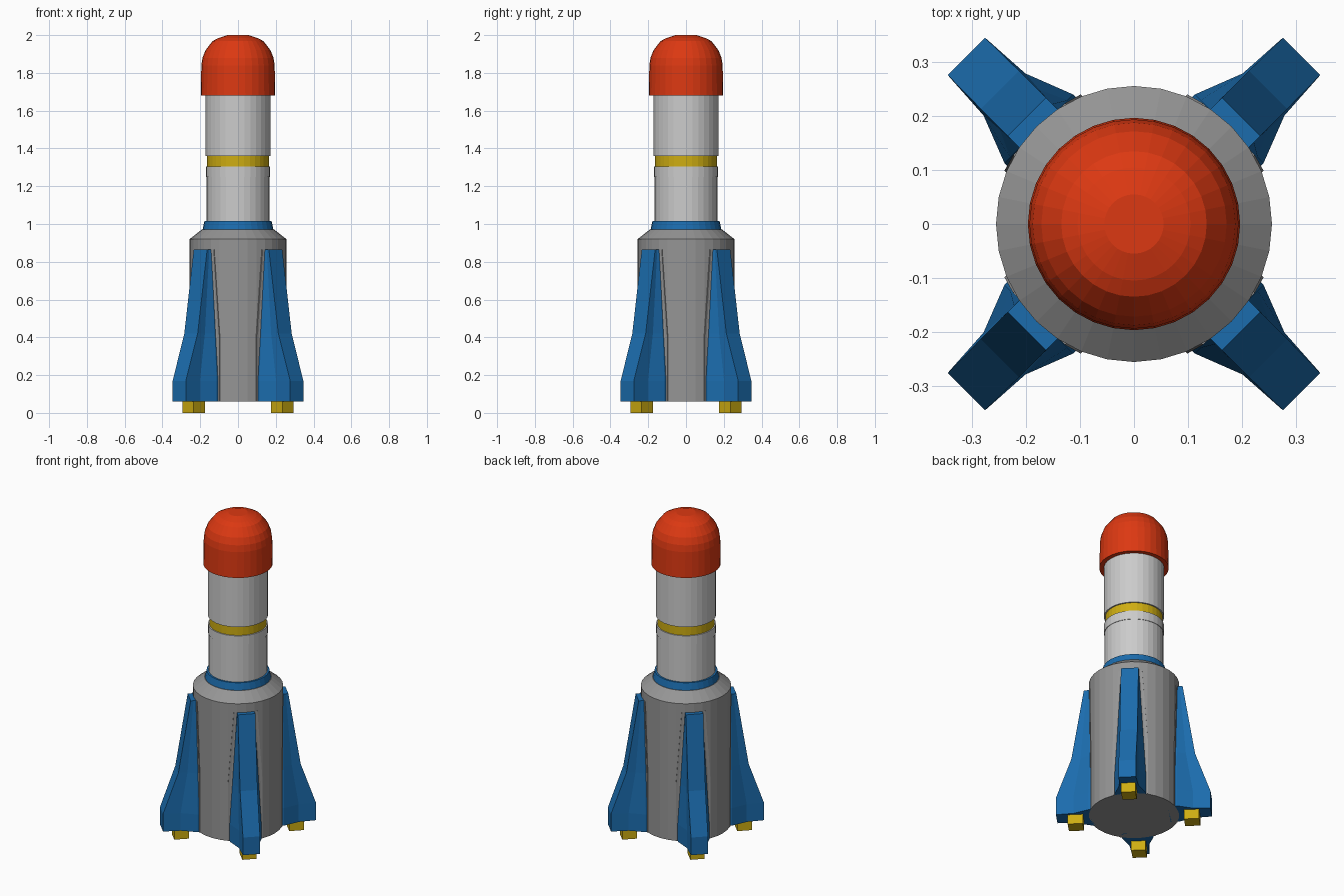
import bpy, bmesh
from math import pi, cos, sin

if "Cube" in bpy.data.objects:
    bpy.data.objects.remove(bpy.data.objects["Cube"])

SIDES = 32


def material(name, rgb):
    m = bpy.data.materials.new(name)
    m.diffuse_color = (*rgb, 1)
    m.use_nodes = True
    m.node_tree.nodes["Principled BSDF"].inputs["Base Color"].default_value = m.diffuse_color
    return m


red = material("red", (0.72, 0.04, 0.006))
blue = material("blue", (0.011, 0.15, 0.42))
yellow = material("yellow", (0.62, 0.42, 0.006))
grey = material("mid_grey", (0.30, 0.30, 0.30))
white = material("light_grey", (0.63, 0.63, 0.63))


def loft(name, rings, mat):
    """Skin a stack of equal-length point rings and cap both ends."""
    bm = bmesh.new()
    loops = [[bm.verts.new(p) for p in ring] for ring in rings]
    n = len(loops[0])
    for a, b in zip(loops, loops[1:]):
        for i in range(n):
            j = (i + 1) % n
            bm.faces.new((a[i], a[j], b[j], b[i]))
    bm.faces.new(loops[0][::-1])
    bm.faces.new(loops[-1])
    bmesh.ops.recalc_face_normals(bm, faces=bm.faces)
    mesh = bpy.data.meshes.new(name)
    bm.to_mesh(mesh)
    bm.free()
    mesh.materials.append(mat)
    obj = bpy.data.objects.new(name, mesh)
    bpy.context.collection.objects.link(obj)
    return obj


def turned(name, profile, mat):
    """Round part from (radius, z) pairs."""
    angles = [2 * pi * i / SIDES for i in range(SIDES)]
    return loft(name, [[(r * cos(a), r * sin(a), z) for a in angles]
                       for r, z in profile], mat)


def slab(name, sections, mat):
    """Radial part along +x: each section is z and (radius, half width) pairs."""
    rings = []
    for z, pts in sections:
        rings.append([(r, -t, z) for r, t in pts] + [(r, t, z) for r, t in pts[::-1]])
    return loft(name, rings, mat)


# Hull stack
turned("lower_hull", [(0.256, 0.06), (0.256, 0.92), (0.19, 0.972)], grey)
turned("collar", [(0.187, 0.972), (0.178, 1.015)], blue)
turned("upper_hull", [(0.167, 1.01), (0.167, 1.25), (0.170, 1.25), (0.170, 1.305)], white)
turned("stripe", [(0.163, 1.305), (0.163, 1.36)], yellow)
turned("payload_hull", [(0.171, 1.36), (0.171, 1.685)], white)
turned("nose_cap", [(0.197, 1.68), (0.194, 1.84), (0.188, 1.88), (0.172, 1.92),
                    (0.135, 1.968), (0.105, 1.984), (0.055, 2.0)], red)

# Four diagonal fins, each with a root plate and a foot
fin_base = [(0.2, 0.09), (0.25, 0.09), (0.34, 0.055), (0.44, 0.049)]
fin_sections = [
    (0.06, fin_base),
    (0.17, fin_base),
    (0.42, [(0.2, 0.075), (0.25, 0.075), (0.3, 0.052), (0.352, 0.05)]),
    (0.865, [(0.2, 0.05), (0.25, 0.05), (0.265, 0.05), (0.281, 0.05)]),
]
plate_sections = [
    (0.06, [(0.2, 0.1), (0.24, 0.1)]),
    (0.41, [(0.2, 0.1), (0.24, 0.1)]),
    (0.865, [(0.2, 0.068), (0.249, 0.068)]),
]
foot = [(0.288, 0.041), (0.374, 0.041)]
for k in range(4):
    parts = [
        slab(f"fin_{k + 1}", fin_sections, blue),
        slab(f"fin_root_{k + 1}", plate_sections, grey),
        slab(f"foot_{k + 1}", [(0, foot), (0.08, foot)], yellow),
    ]
    for p in parts:
        p.rotation_euler.z = pi / 4 + k * pi / 2
